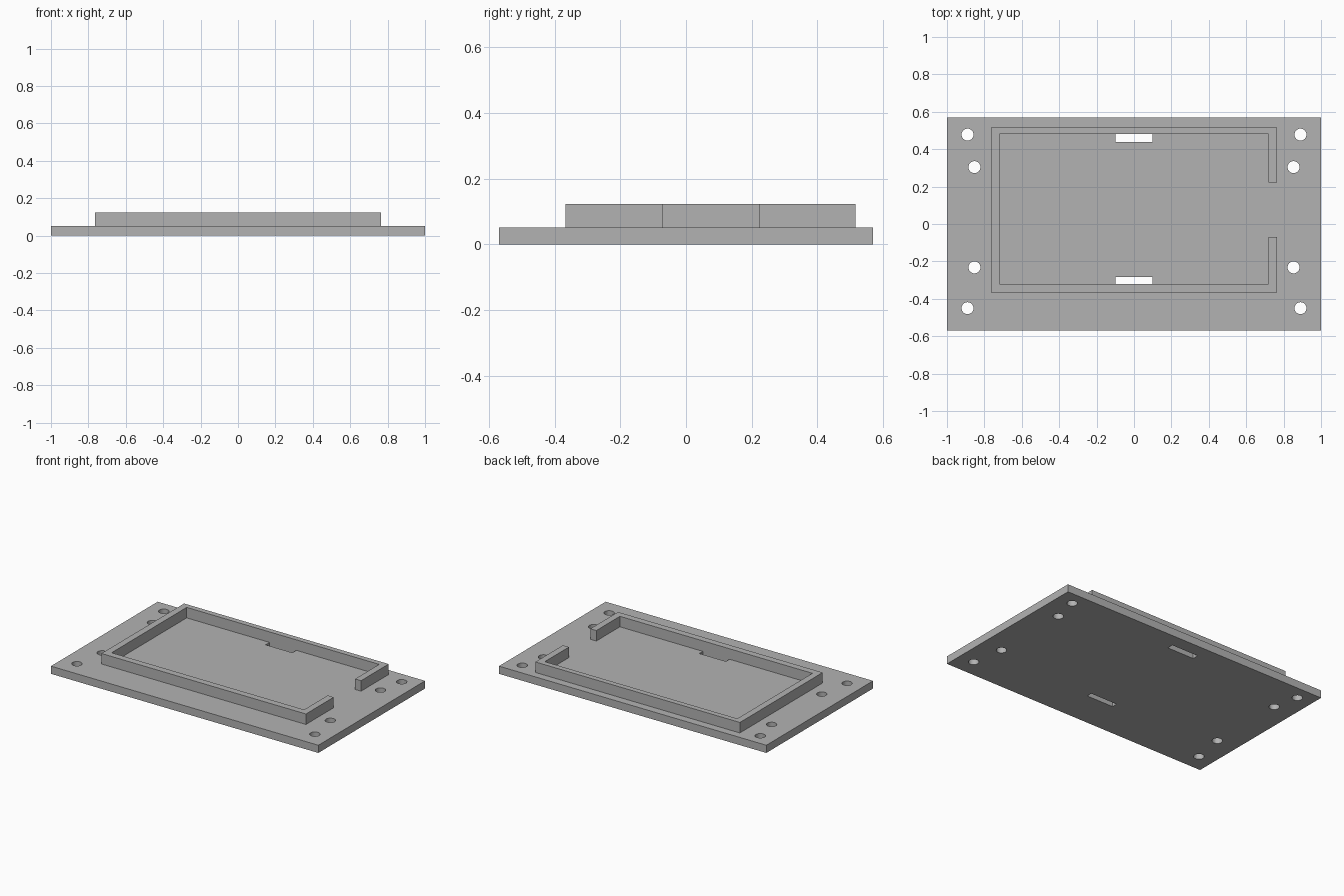
import bpy
import bmesh
from mathutils import Matrix, Vector

if "Cube" in bpy.data.objects:
    bpy.data.objects.remove(bpy.data.objects["Cube"], do_unlink=True)

BASE_H, TOP_H = 0.052, 0.123
WALL_X, WALL_IN = 0.765, 0.72
BACK, BACK_IN = 0.517, 0.48
FRONT, FRONT_IN = -0.367, -0.322
GAP_BACK, GAP_FRONT = 0.222, -0.07

grey = bpy.data.materials.new("plain grey")
grey.use_nodes = True
colour = (0.45, 0.45, 0.45, 1)
grey.diffuse_color = colour
grey.node_tree.nodes["Principled BSDF"].inputs["Base Color"].default_value = colour


def make_object(name, bm):
    bmesh.ops.recalc_face_normals(bm, faces=bm.faces[:])
    mesh = bpy.data.meshes.new(name)
    bm.to_mesh(mesh)
    bm.free()
    mesh.materials.append(grey)
    obj = bpy.data.objects.new(name, mesh)
    bpy.context.collection.objects.link(obj)
    return obj


def add_box(bm, x0, x1, y0, y1, z0, z1):
    centre = Vector((x0 + x1, y0 + y1, z0 + z1)) / 2
    size = Matrix.Diagonal((x1 - x0, y1 - y0, z1 - z0, 1))
    bmesh.ops.create_cube(bm, size=1, matrix=Matrix.Translation(centre) @ size)


# Base plate
bm = bmesh.new()
add_box(bm, -1, 1, -0.57, 0.57, 0, BASE_H)
plate = make_object("base_plate", bm)

# Cutter: mirrored screw holes and two cable slots
bm = bmesh.new()
for x, y in ((0.89, 0.478), (0.853, 0.304), (0.853, -0.232), (0.89, -0.45)):
    for side in (-1, 1):
        bmesh.ops.create_cone(bm, cap_ends=True, segments=32, radius1=0.032,
                              radius2=0.032, depth=0.4,
                              matrix=Matrix.Translation((side * x, y, 0)))
for y0, y1 in ((0.438, BACK_IN), (FRONT_IN, -0.284)):
    add_box(bm, -0.1, 0.1, y0, y1, -0.2, 0.2)
cutter = make_object("hole_cutter", bm)
cutter.hide_render = True

# Cut the openings and bake the result
cut = plate.modifiers.new("openings", 'BOOLEAN')
cut.operation = 'DIFFERENCE'
cut.solver = 'EXACT'
cut.object = cutter
depsgraph = bpy.context.evaluated_depsgraph_get()
baked = bpy.data.meshes.new_from_object(plate.evaluated_get(depsgraph))
plate.modifiers.clear()
plate.data = baked
bpy.data.objects.remove(cutter, do_unlink=True)

# Raised rim, open on one short side
outline = [
    (WALL_X, GAP_BACK), (WALL_X, BACK), (-WALL_X, BACK), (-WALL_X, FRONT),
    (WALL_X, FRONT), (WALL_X, GAP_FRONT), (WALL_IN, GAP_FRONT),
    (WALL_IN, FRONT_IN), (-WALL_IN, FRONT_IN), (-WALL_IN, BACK_IN),
    (WALL_IN, BACK_IN), (WALL_IN, GAP_BACK),
]
bm = bmesh.new()
face = bm.faces.new([bm.verts.new((x, y, BASE_H)) for x, y in outline])
raised = bmesh.ops.extrude_face_region(bm, geom=[face], use_keep_orig=True)
top = [v for v in raised["geom"] if isinstance(v, bmesh.types.BMVert)]
bmesh.ops.translate(bm, verts=top, vec=(0, 0, TOP_H - BASE_H))
make_object("raised_rim", bm)
